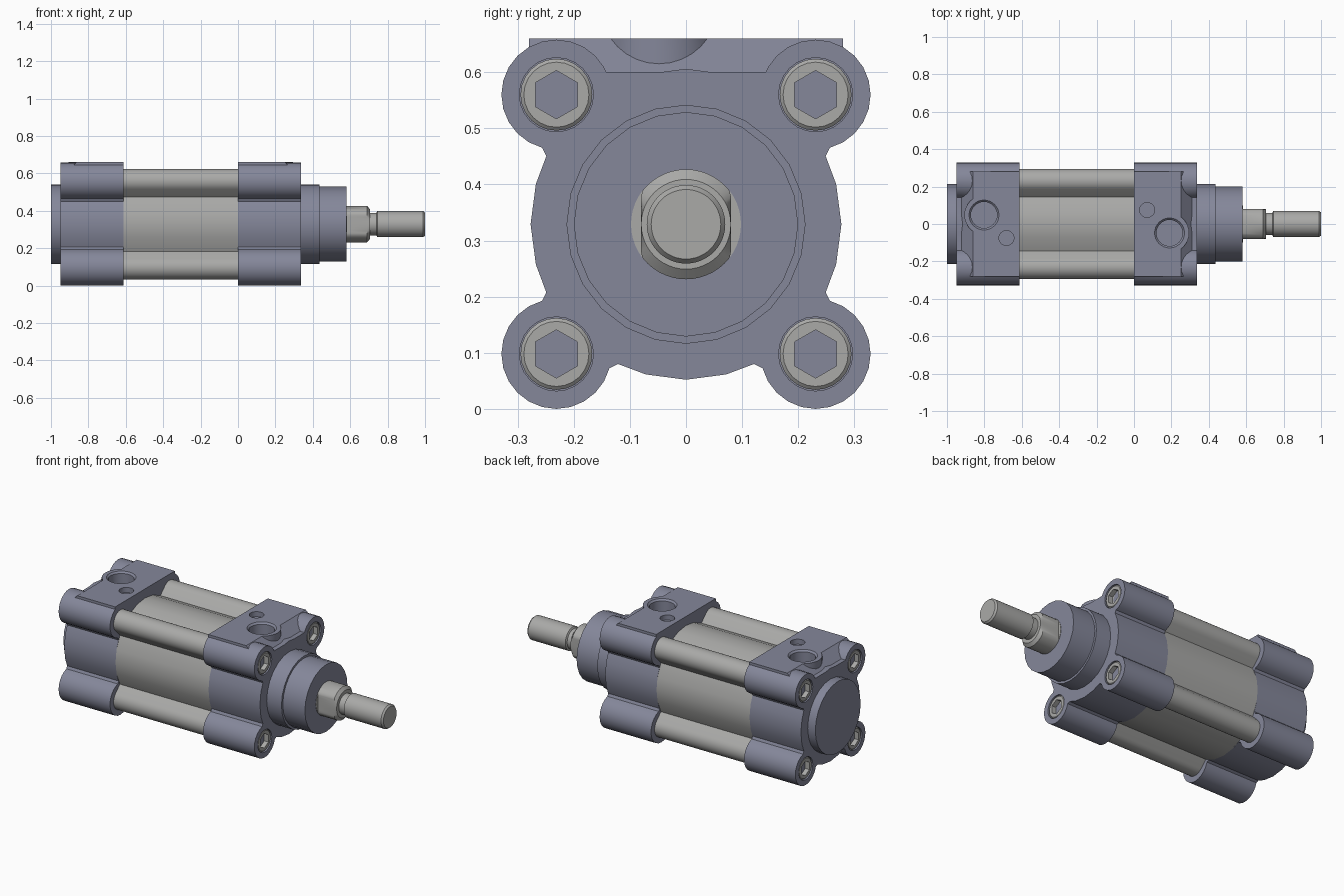
import bpy, bmesh
from math import sin, cos, pi, radians, asin, degrees
from mathutils import Vector

if "Cube" in bpy.data.objects:
    bpy.data.objects.remove(bpy.data.objects["Cube"])

AXIS_Z = 0.329           # height of the main axis
CORNER = 0.231           # tie rod offset from the axis
DIAG = CORNER * 2 ** 0.5
BODY_R = 0.277
CAP_LEN = 0.338
TUBE_LEN = 0.612


def material(name, rgb):
    m = bpy.data.materials.new(name)
    m.use_nodes = True
    m.diffuse_color = (*rgb, 1)
    m.node_tree.nodes["Principled BSDF"].inputs["Base Color"].default_value = (*rgb, 1)
    return m


BLUE = material("blue_grey_casting", (0.233, 0.243, 0.324))
STEEL = material("light_grey_metal", (0.40, 0.40, 0.39))


def along_x(u, v, t):
    return (t, u, v)


def along_y(u, v, t):
    return (u, t, v)


def along_z(u, v, t):
    return (u, v, t)


def loft(name, rings, mat):
    """Skin a list of equal-length point rings and cap both ends."""
    bm = bmesh.new()
    loops = [[bm.verts.new(p) for p in ring] for ring in rings]
    n = len(loops[0])
    for a, b in zip(loops, loops[1:]):
        for i in range(n):
            j = (i + 1) % n
            bm.faces.new((a[i], a[j], b[j], b[i]))
    bm.faces.new(loops[0])
    bm.faces.new(loops[-1])
    bmesh.ops.recalc_face_normals(bm, faces=bm.faces)
    me = bpy.data.meshes.new(name)
    bm.to_mesh(me)
    bm.free()
    me.materials.append(mat)
    ob = bpy.data.objects.new(name, me)
    bpy.context.collection.objects.link(ob)
    return ob


def prism(name, pts, lo, hi, place, mat):
    return loft(name, [[place(u, v, t) for u, v in pts] for t in (lo, hi)], mat)


def lathe(name, stations, mat, place=along_x, centre=(0, 0), segs=24):
    """Stations are (position, radius) or (position, radius, flat half width)."""
    rings = []
    for t, r, *flat in stations:
        w = flat[0] if flat else r
        ring = []
        for i in range(segs):
            a = pi / 2 + 2 * pi * i / segs
            u = max(-w, min(w, r * cos(a)))
            ring.append(place(centre[0] + u, centre[1] + r * sin(a), t))
        rings.append(ring)
    return loft(name, rings, mat)


def combine(ob, other, operation):
    mod = ob.modifiers.new("join", 'BOOLEAN')
    mod.operation = operation
    mod.solver = 'EXACT'
    mod.object = other
    bpy.context.view_layer.objects.active = ob
    bpy.ops.object.modifier_apply(modifier=mod.name)
    bpy.data.objects.remove(other)


def smooth(ob):
    bpy.ops.object.select_all(action='DESELECT')
    ob.select_set(True)
    bpy.context.view_layer.objects.active = ob
    bpy.ops.object.shade_smooth_by_angle(angle=radians(30))


def lobed_outline(lobe_r, sweep, gap):
    """Round body with four corner lobes."""
    pts = []
    for k in range(4):
        c = 45 + 90 * k
        cy, cz = DIAG * cos(radians(c)), DIAG * sin(radians(c))
        for i in range(17):
            a = radians(c - sweep + 2 * sweep * i / 16)
            pts.append((cy + lobe_r * cos(a), cz + lobe_r * sin(a)))
        for a in (gap, 30, 45, 60, 90 - gap):
            a = radians(c + a)
            pts.append((BODY_R * cos(a), BODY_R * sin(a)))
    return pts


corners = [(sy * CORNER, sz * CORNER) for sy in (-1, 1) for sz in (-1, 1)]
TOP = 0.66 - AXIS_Z

# Tube with integral tie rod ribs
web = 0.064
tube = prism("tube", lobed_outline(web, 90, degrees(asin(web / BODY_R))),
             -TUBE_LEN, 0, along_x, STEEL)

# End cap: lobed casting, port pad with a sloped outer edge, port boss
cap = prism("front_cap", lobed_outline(0.098, 120, 19), 0, CAP_LEN, along_x, BLUE)
low, floor, end = TOP - 0.1, TOP - 0.06, CAP_LEN
pad = [(0, low), (0, TOP), (0.25, TOP), (0.31, floor), (end, floor), (end, low)]
combine(cap, prism("pad", pad, -0.28, 0.28, along_y, BLUE), 'UNION')
port = (0.19, -0.048)
combine(cap, lathe("boss", [(low, 0.105), (TOP, 0.105)], BLUE, along_z, port, 32), 'UNION')

# Port, small screw hole and bolt counterbores
combine(cap, lathe("port_cut", [(TOP - 0.12, 0.07), (TOP - 0.01, 0.07),
                                (TOP, 0.08), (TOP + 0.05, 0.08)],
                   BLUE, along_z, port, 32), 'DIFFERENCE')
combine(cap, lathe("hole_cut", [(TOP - 0.03, 0.04), (TOP + 0.05, 0.04)],
                   BLUE, along_z, (0.07, 0.075)), 'DIFFERENCE')
for c in corners:
    combine(cap, lathe("bore_cut", [(end - 0.03, 0.066), (end + 0.05, 0.066)],
                       BLUE, along_x, c), 'DIFFERENCE')

# Socket bolt, copied to every lobe
bolt = lathe("bolt", [(-0.06, 0.064), (-0.008, 0.064), (-0.003, 0.058)], STEEL)
combine(bolt, lathe("hex_cut", [(-0.03, 0.043), (0.05, 0.043)], STEEL, segs=6), 'DIFFERENCE')
combine(bolt, lathe("core_cut", [(-0.05, 0.03), (0.05, 0.03)], STEEL), 'DIFFERENCE')

# Head boss, rear spigot
head = lathe("head_boss", [(end - 0.01, 0.213), (0.435, 0.213), (0.435, 0.2),
                           (0.58, 0.2)], BLUE)
spigot = lathe("rear_spigot", [(-1, 0.213), (-0.94, 0.213)], BLUE)

# Piston rod: wrench flats, neck and threaded end
rod = lathe("piston_rod", [(0.5, 0.098), (0.582, 0.098), (0.582, 0.098, 0.08),
                           (0.69, 0.098, 0.08), (0.705, 0.08), (0.705, 0.06),
                           (0.74, 0.06), (0.745, 0.07), (0.99, 0.07), (1, 0.062)],
            STEEL, segs=48)

for ob in (tube, cap, bolt, head, spigot, rod):
    smooth(ob)
    ob.location.z = AXIS_Z

# Rear cap is the front cap turned half way round
rear = cap.copy()
rear.name = "rear_cap"
rear.location.x = -TUBE_LEN
rear.rotation_euler.z = pi
bpy.context.collection.objects.link(rear)

# Bolts at both ends
for label, x, turn in (("front", end, 0), ("rear", -TUBE_LEN - end, pi)):
    for i, (y, z) in enumerate(corners):
        b = bolt.copy()
        b.name = f"{label}_bolt_{i + 1}"
        b.location = Vector((x, y, z + AXIS_Z))
        b.rotation_euler.z = turn
        bpy.context.collection.objects.link(b)
bpy.data.objects.remove(bolt)
